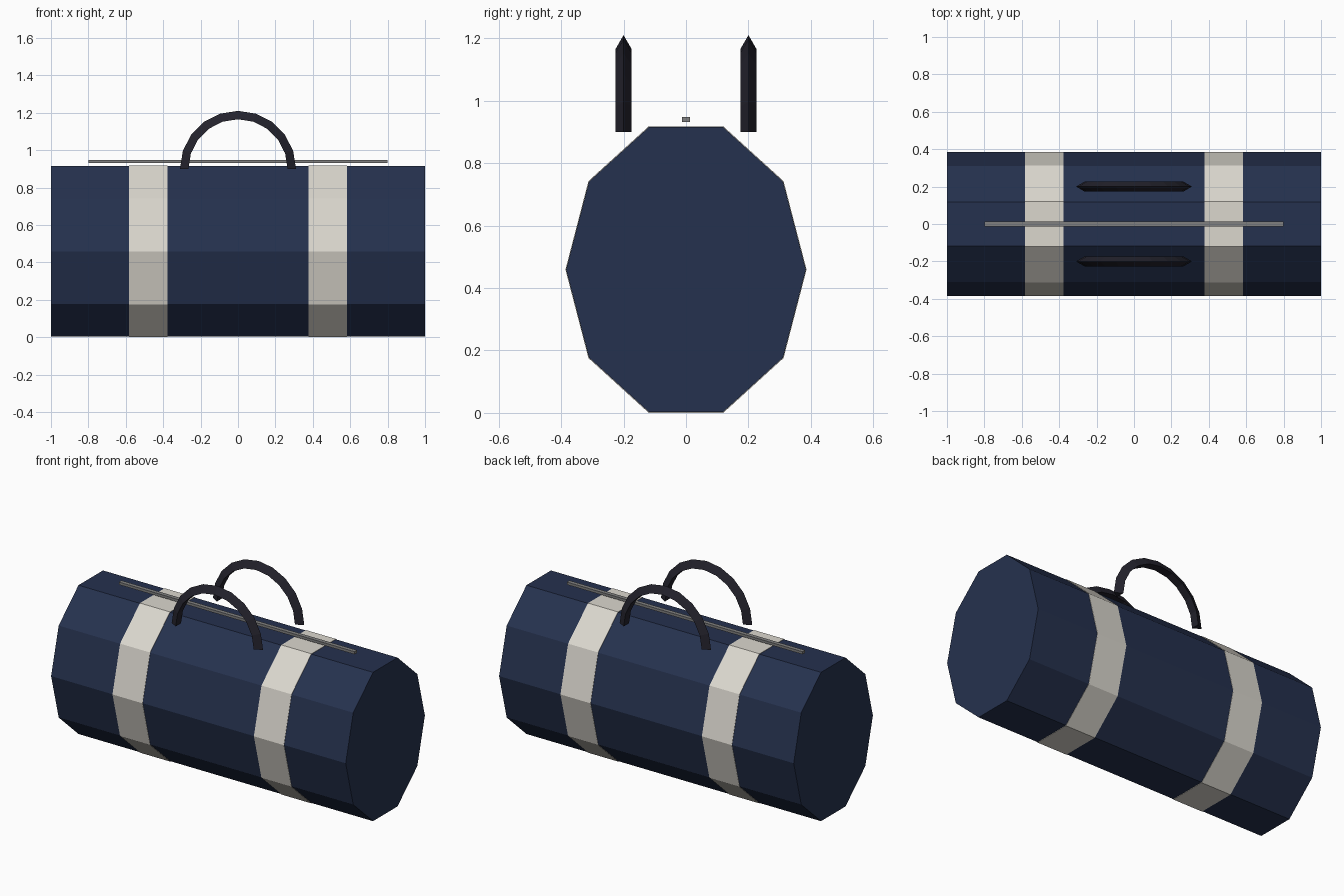
import bpy
import math

if "Cube" in bpy.data.objects:
    bpy.data.objects.remove(bpy.data.objects["Cube"])


def material(name, rgb):
    # sRGB 0-255 to linear
    m = bpy.data.materials.new(name)
    lin = [((c / 255 + 0.055) / 1.055) ** 2.4 for c in rgb]
    m.diffuse_color = (*lin, 1)
    m.use_nodes = True
    m.node_tree.nodes["Principled BSDF"].inputs["Base Color"].default_value = m.diffuse_color
    return m


navy = material("navy_fabric", (37, 49, 78))
cream = material("cream_strap", (219, 215, 206))
black = material("dark_handle", (35, 34, 44))
grey = material("grey_zip", (128, 128, 128))


def sweep(name, rings, mat):
    # Skin a list of equal-sized cross-sections and cap both ends
    n = len(rings[0])
    verts = [p for ring in rings for p in ring]
    faces = [(i * n + j, i * n + (j + 1) % n, (i + 1) * n + (j + 1) % n, (i + 1) * n + j)
             for i in range(len(rings) - 1) for j in range(n)]
    faces += [tuple(reversed(range(n))), tuple(range(len(verts) - n, len(verts)))]
    me = bpy.data.meshes.new(name)
    me.from_pydata(verts, [], faces)
    me.materials.append(mat)
    ob = bpy.data.objects.new(name, me)
    bpy.context.collection.objects.link(ob)
    return ob


def decagon(x, r):
    return [(x, 0.8 * r * math.cos(a), 0.459 + r * math.sin(a))
            for a in (math.tau * k / 10 for k in range(10))]


# Ten-sided bag body
sweep("bag_body", [decagon(-1, 0.48), decagon(1, 0.48)], navy)

# Two straps wrapped around the body
for side, x in (("left", -0.48), ("right", 0.48)):
    sweep(side + "_strap", [decagon(x - 0.102, 0.4826), decagon(x + 0.102, 0.4826)], cream)

# Zip bar along the top
sweep("zip", [[(x, -0.0125, 0.932), (x, 0.0125, 0.932), (x, 0.0125, 0.948), (x, -0.0125, 0.948)]
              for x in (-0.8, 0.8)], grey)


# Arched handles with a three-sided section, ridge outward
def handle_ring(t, y):
    ring = []
    for k in range(3):
        b = math.tau * k / 3
        d = 0.28 + 0.03 * math.cos(b)
        ring.append((-d * math.cos(t), y + 0.03 * math.sin(b), 0.9 + d * math.sin(t)))
    return ring


for side, y in (("front", -0.2), ("back", 0.2)):
    ob = sweep(side + "_handle", [handle_ring(math.pi * i / 10, y) for i in range(11)], black)

# Make all normals point outward
import bmesh
for ob in bpy.context.collection.objects:
    bm = bmesh.new()
    bm.from_mesh(ob.data)
    bmesh.ops.recalc_face_normals(bm, faces=bm.faces)
    bm.to_mesh(ob.data)
    bm.free()
